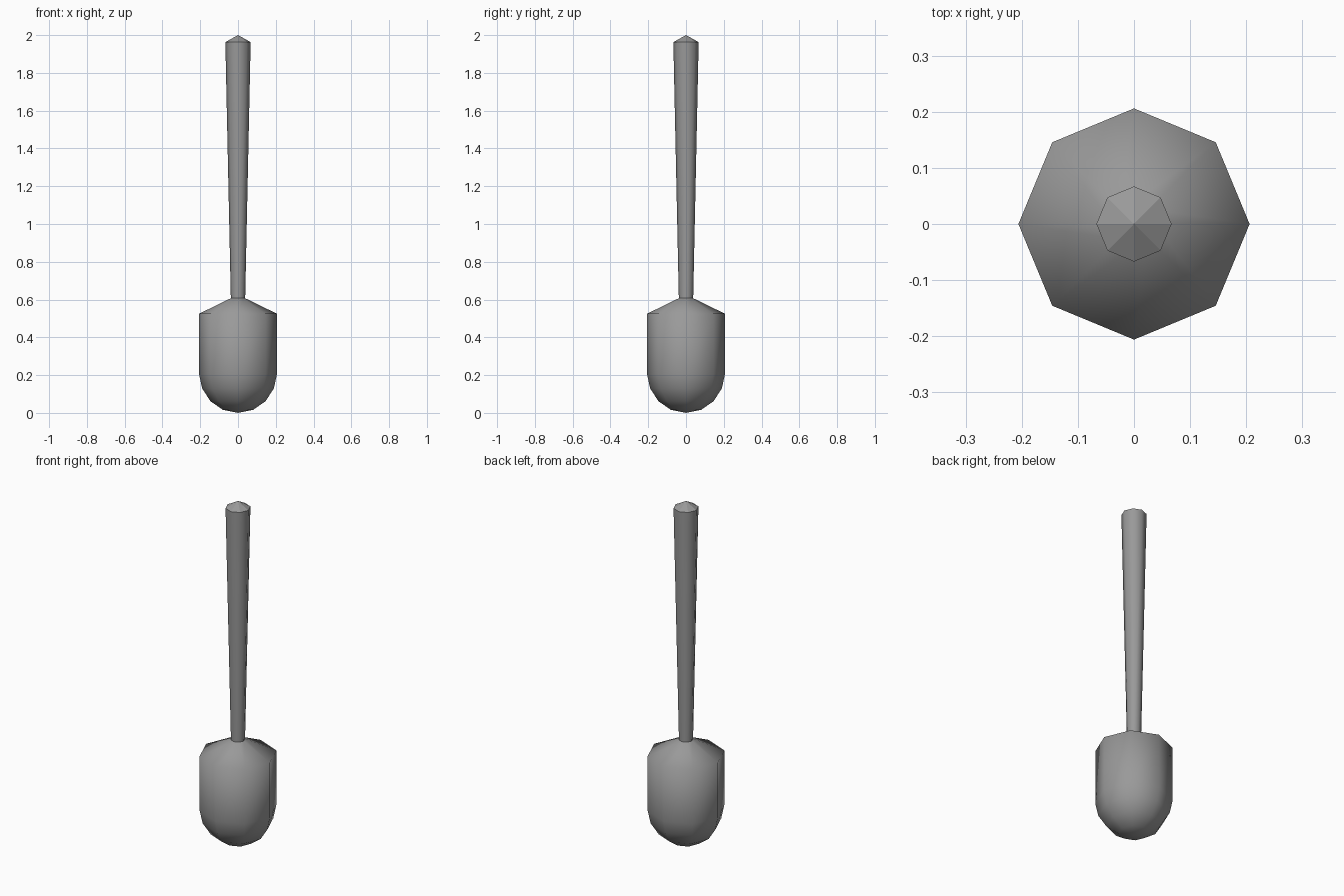
import bpy
import bmesh
import math

SIDES = 8

cube = bpy.data.objects.get("Cube")
if cube:
    bpy.data.objects.remove(cube, do_unlink=True)

grey = bpy.data.materials.new("plain_grey")
grey.use_nodes = True
colour = (0.32, 0.32, 0.32, 1)
grey.diffuse_color = colour
grey.node_tree.nodes["Principled BSDF"].inputs["Base Color"].default_value = colour


def lathe(name, profile, smooth=True):
    """Turn a (radius, height) profile into an eight-sided part."""
    bm = bmesh.new()
    rings = []
    for r, z in profile:
        count = SIDES if r else 1
        rings.append([bm.verts.new((r * math.cos(math.tau * i / SIDES),
                                    r * math.sin(math.tau * i / SIDES), z))
                      for i in range(count)])
    for low, high in zip(rings, rings[1:]):
        for i in range(SIDES):
            j = (i + 1) % SIDES
            corners = [low[i % len(low)], low[j % len(low)],
                       high[j % len(high)], high[i % len(high)]]
            face = bm.faces.new(list(dict.fromkeys(corners)))
            face.smooth = smooth
    mesh = bpy.data.meshes.new(name)
    bm.to_mesh(mesh)
    bm.free()
    mesh.materials.append(grey)
    obj = bpy.data.objects.new(name, mesh)
    bpy.context.collection.objects.link(obj)
    return obj


# Rounded head with a sloping shoulder
lathe("head", [(0, 0), (0.08, 0.016), (0.146, 0.062), (0.19, 0.13),
               (0.206, 0.205), (0.206, 0.525), (0.038, 0.607)])

# Handle widening towards the top
lathe("handle", [(0.038, 0.607), (0.067, 1.963)])

# Faceted pointed end
lathe("handle_cap", [(0.067, 1.963), (0, 2)], smooth=False)
